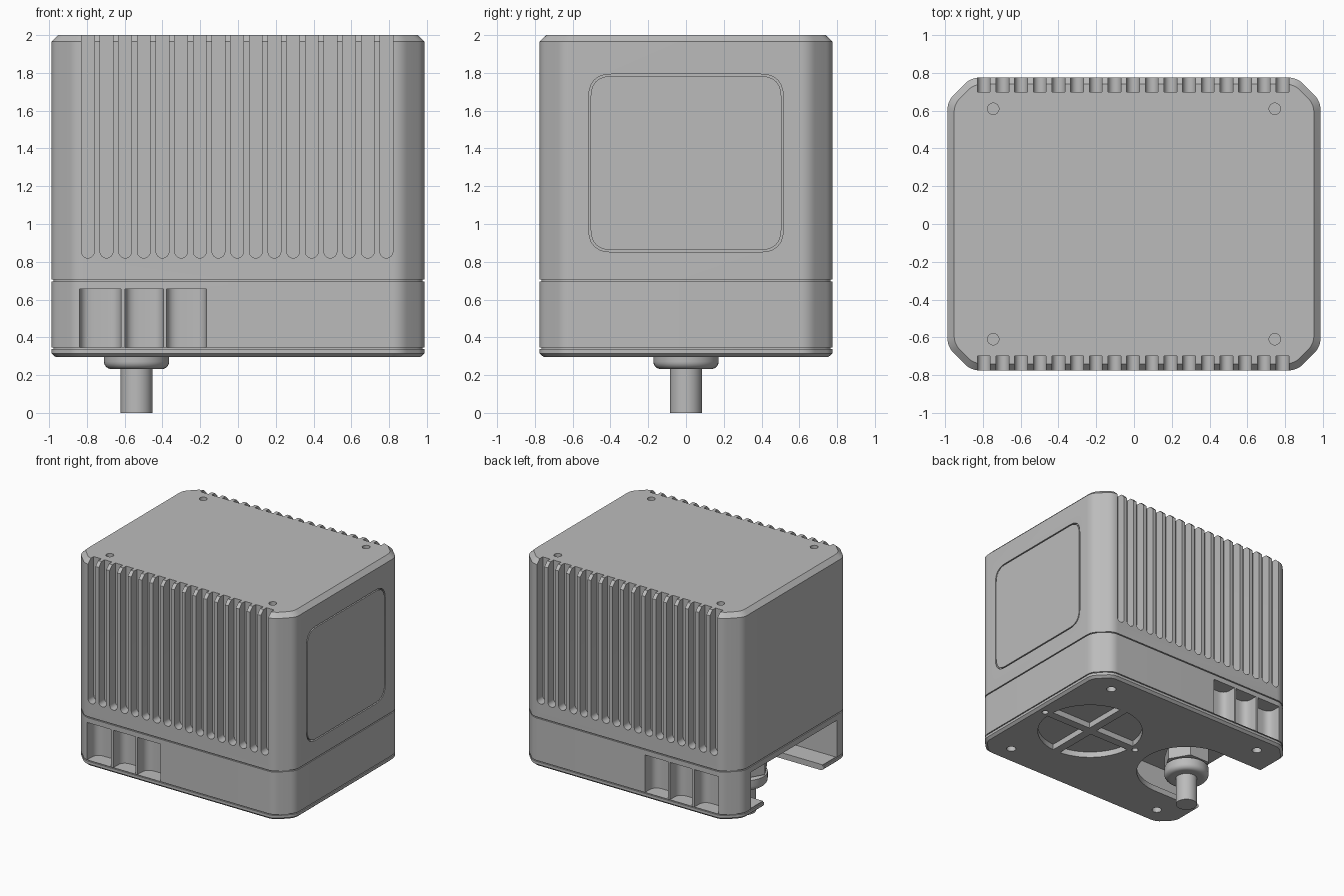
import bpy, bmesh
from math import sin, cos, pi, asin
from mathutils import Vector

if "Cube" in bpy.data.objects:
    bpy.data.objects.remove(bpy.data.objects["Cube"])

# Single metal finish
metal = bpy.data.materials.new("grey metal")
metal.use_nodes = True
GREY = (0.5, 0.5, 0.5, 1)
metal.diffuse_color = GREY
metal.node_tree.nodes["Principled BSDF"].inputs["Base Color"].default_value = GREY

HX, HY, CHAMFER = 0.987, 0.775, 0.125
GLAND_X, FAN_X = -0.537, 0.45


def finish(name, bm):
    bmesh.ops.recalc_face_normals(bm, faces=bm.faces)
    mesh = bpy.data.meshes.new(name)
    bm.to_mesh(mesh)
    bm.free()
    mesh.materials.append(metal)
    ob = bpy.data.objects.new(name, mesh)
    bpy.context.collection.objects.link(ob)
    return ob


def smooth(ob):
    bpy.ops.object.select_all(action='DESELECT')
    ob.select_set(True)
    bpy.context.view_layer.objects.active = ob
    bpy.ops.object.shade_smooth_by_angle(angle=pi / 6)


def arc(cx, cy, r, a0, a1, n):
    return [(cx + r * cos(a0 + (a1 - a0) * i / n),
             cy + r * sin(a0 + (a1 - a0) * i / n)) for i in range(n + 1)]


def circle(cx, cy, r, n=24):
    return arc(cx, cy, r, 0, 2 * pi, n)[:-1]


def rounded(points, setback, n=6):
    """Replace each corner by a small curve."""
    out = []
    for i, p in enumerate(points):
        p = Vector(p)
        ends = [Vector(points[i - 1]), Vector(points[(i + 1) % len(points)])]
        a, b = [p + (e - p).normalized() * setback for e in ends]
        for k in range(n + 1):
            t = k / n
            out.append(tuple(a * (1 - t) ** 2 + p * 2 * t * (1 - t) + b * t * t))
    return out


def rect(x0, x1, y0, y1):
    return [(x0, y0), (x1, y0), (x1, y1), (x0, y1)]


def skin(bm, loops):
    """Join equal loops of points into a closed solid."""
    rings = [[bm.verts.new(p) for p in loop] for loop in loops]
    n = len(rings[0])
    for a, b in zip(rings, rings[1:]):
        for i in range(n):
            j = (i + 1) % n
            bm.faces.new((a[i], a[j], b[j], b[i]))
    bm.faces.new(rings[0])
    bm.faces.new(rings[-1])


def solid(name, prisms):
    """Prisms are (outline, axis, low, high)."""
    place = {'x': lambda u, v, w: (w, u, v),
             'y': lambda u, v, w: (u, w, v),
             'z': lambda u, v, w: (u, v, w)}
    bm = bmesh.new()
    for outline, axis, lo, hi in prisms:
        skin(bm, [[place[axis](u, v, w) for u, v in outline] for w in (lo, hi)])
    return finish(name, bm)


def housing(name, levels):
    """Stack of chamfered outlines, levels are (z, inset)."""
    loops = []
    for z, inset in levels:
        x, y, c = HX - inset, HY - inset, CHAMFER - 0.59 * inset
        octagon = [(x, c - y), (x, y - c), (x - c, y), (c - x, y),
                   (-x, y - c), (-x, c - y), (c - x, -y), (x - c, -y)]
        loops.append([(u, v, z) for u, v in rounded(octagon, 0.045)])
    bm = bmesh.new()
    skin(bm, loops)
    return finish(name, bm)


def lathe(name, profile, n=40):
    """Turn an (r, z) profile about the gland axis."""
    bm = bmesh.new()
    skin(bm, [[(u, v, z) for u, v in circle(GLAND_X, 0, r, n)] for r, z in profile])
    ob = finish(name, bm)
    smooth(ob)
    return ob


def cut(ob, prisms):
    cutter = solid("cutter", prisms)
    cutter.hide_render = True
    mod = ob.modifiers.new("cut", 'BOOLEAN')
    mod.operation, mod.solver, mod.object = 'DIFFERENCE', 'EXACT', cutter
    bpy.ops.object.select_all(action='DESELECT')
    ob.select_set(True)
    bpy.context.view_layer.objects.active = ob
    bpy.ops.object.modifier_apply(modifier=mod.name)
    bpy.data.objects.remove(cutter)
    smooth(ob)


corners = [(sx * 0.745, sy * 0.61) for sx in (-1, 1) for sy in (-1, 1)]

# Upper housing with cooling slots, screw holes and side panel recess
upper = housing("upper_housing", [(0.7, 0.01), (0.705, 0.01), (0.705, 0),
                                  (1.965, 0), (2, 0.035)])
cuts = [(circle(x, y, 0.03), 'z', 1.95, 2.1) for x, y in corners]
for i in range(17):
    x = -0.795 + i * 0.0988
    slot = arc(x, 0.854, 0.034, pi, 2 * pi, 12) + [(x + 0.034, 2.1), (x - 0.034, 2.1)]
    cuts += [(slot, 'y', 0.7, 0.9), (slot, 'y', -0.9, -0.7)]
cuts.append((rounded(rect(-0.515, 0.515, 0.852, 1.793), 0.12), 'x', 0.96, 1.1))
cut(upper, cuts)

# Side panel, flush in its recess
panel = solid("side_panel", [(rounded(rect(-0.505, 0.505, 0.862, 1.783), 0.112),
                              'x', 0.955, HX)])
smooth(panel)

# Lower housing with vent pockets and the connector bay
lower = housing("lower_housing", [(0.345, 0), (0.696, 0), (0.696, 0.01), (0.7, 0.01)])
cuts = [(rect(-1.1, -0.14, -0.56, 0.56), 'z', 0.3, 0.65)]
for x0, x1 in ((-0.838, -0.62), (-0.597, -0.395), (-0.378, -0.168)):
    for s in (-1, 1):
        inner = rounded(rect(x0, x1, 0.65, 1.2), 0.07)
        pocket = [(x, s * min(y, 0.9)) for x, y in inner]
        cuts.append((pocket, 'z', 0.346, 0.655))
cut(lower, cuts)

# Base plate with cable notch, fan grille and screw holes
plate = housing("base_plate", [(0.297, 0.02), (0.315, 0), (0.337, 0),
                               (0.337, 0.01), (0.345, 0.01)])
notch = arc(GLAND_X, 0, 0.39, -pi / 2, pi / 2, 32) + [(-1.1, 0.39), (-1.1, -0.39)]
cuts = [(notch, 'z', 0.2, 0.5)]
cuts += [(circle(x, y, 0.037), 'z', 0.2, 0.5) for x, y in corners]
cuts += [(circle(FAN_X + s * 0.46, 0, 0.025), 'z', 0.2, 0.5) for s in (-1, 1)]
gap, radius = 0.035, 0.41
tilt = asin(gap / radius)
sector = [(gap, gap)] + arc(0, 0, radius, tilt, pi / 2 - tilt, 14)
for sx in (-1, 1):
    for sy in (-1, 1):
        cuts.append(([(FAN_X + sx * x, sy * y) for x, y in sector], 'z', 0.2, 0.5))
cut(plate, cuts)

# Cable gland: cable, domed cap, hex nut and threaded stem
lathe("cable", [(0.084, 0), (0.084, 0.3)])
lathe("gland_cap", [(0.12, 0.232)] +
      [(0.133 + 0.04 * sin(a), 0.272 - 0.04 * cos(a))
       for a in [k * pi / 12 for k in range(7)]] + [(0.173, 0.325), (0.14, 0.34)])
solid("gland_nut", [(circle(GLAND_X, 0, 0.185, 6), 'z', 0.345, 0.46)])
lathe("gland_stem", [(0.135, 0.33), (0.135, 0.65)])
